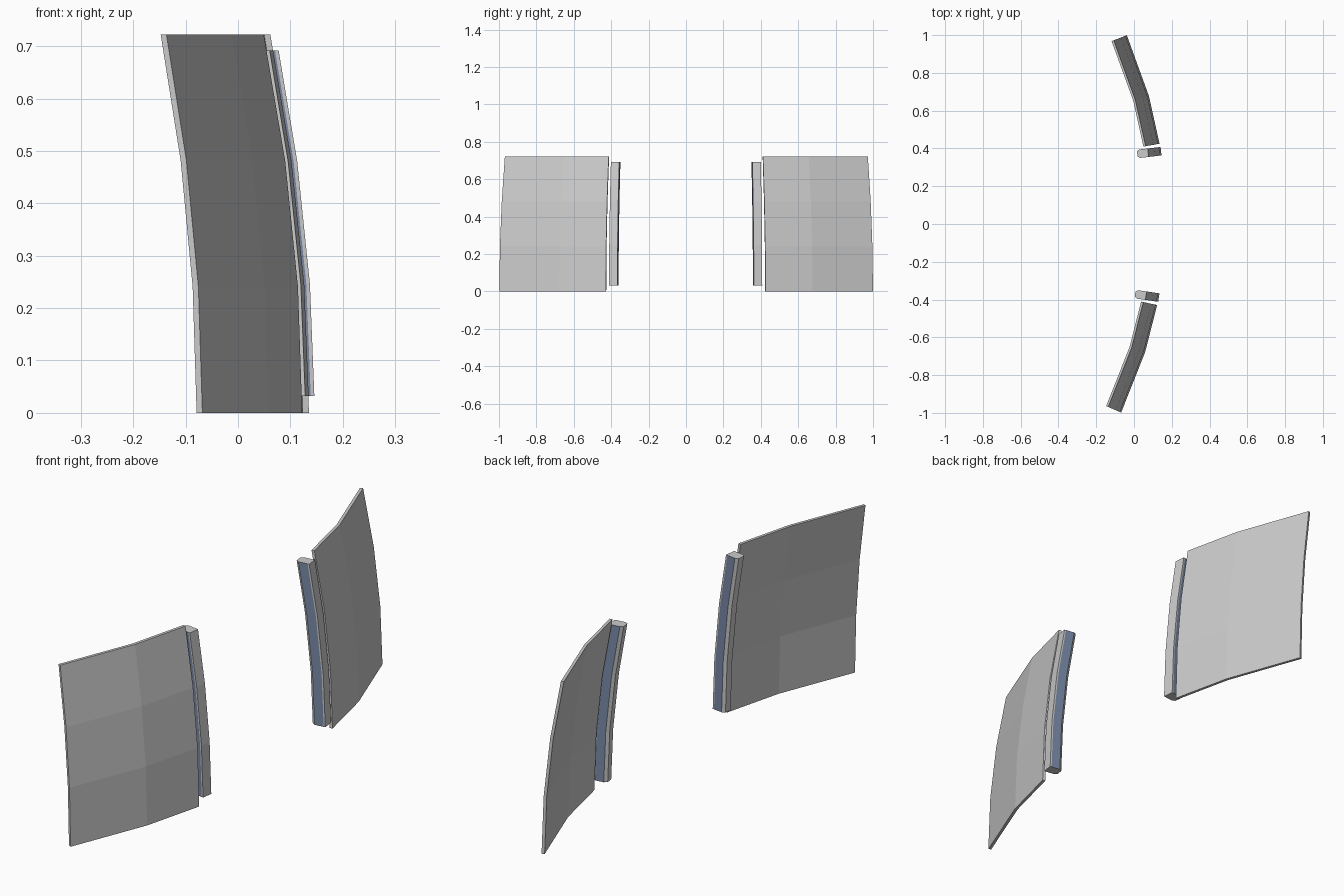
import bpy, bmesh
from mathutils import Matrix, Vector

if "Cube" in bpy.data.objects:
    bpy.data.objects.remove(bpy.data.objects["Cube"])

H = 0.722
TWIST = Matrix.Rotation(-0.015, 3, 'Z')   # the pair sits slightly turned

blue = bpy.data.materials.new("dark_blue")
blue.diffuse_color = (0.19, 0.25, 0.38, 1)
blue.use_nodes = True
blue.node_tree.nodes["Principled BSDF"].inputs["Base Color"].default_value = blue.diffuse_color
grey = bpy.data.materials.new("grey")
grey.diffuse_color = (0.8, 0.8, 0.8, 1)
grey.use_nodes = True
grey.node_tree.nodes["Principled BSDF"].inputs["Base Color"].default_value = grey.diffuse_color


def lean(z):
    """Outward bow, measured back from the foot."""
    return 0.075 * (z / H) ** 2


def loft(name, section, heights, side, blue_edges=()):
    """section: (x, y, dir) points; every row slides back along dir."""
    bm = bmesh.new()
    rows = []
    for z in heights:
        row = []
        for x, y, d in section:
            px, py = x - d[0] * lean(z), y - d[1] * lean(z)
            row.append(bm.verts.new(TWIST @ Vector((px, py * side, z))))
        rows.append(row)
    n = len(section)
    for a, b in zip(rows, rows[1:]):
        for i in range(n):
            j = (i + 1) % n
            f = bm.faces.new((a[i], a[j], b[j], b[i]))
            f.material_index = 1 if i in blue_edges else 0
    bm.faces.new(rows[0])
    bm.faces.new(rows[-1])
    bmesh.ops.recalc_face_normals(bm, faces=bm.faces)
    me = bpy.data.meshes.new(name)
    bm.to_mesh(me)
    bm.free()
    if blue_edges:
        me.materials.append(grey)
        me.materials.append(blue)
    ob = bpy.data.objects.new(name, me)
    bpy.context.collection.objects.link(ob)


# curved shield plate: convex side, then concave side
T = 0.012
convex = [(0.129, 0.427, (0.98, 0.19)),
          (0.069, 0.678, (0.955, 0.29)),
          (-0.053, 0.999, (0.92, 0.38))]
concave = [(x - d[0] * T, y - d[1] * T, d) for x, y, d in reversed(convex)]
plate = convex + concave

# edge bar: chamfered at the back, blue on both flanks
u, v = Vector((0.99, 0.13)), Vector((-0.13, 0.99))
centre = Vector((0.1375, 0.3875))
half = [(0, -0.0225), (-0.007, -0.0225), (-0.046, -0.0225), (-0.058, -0.014)]
profile = half + [(a, -b) for a, b in reversed(half)]
bar = []
for a, b in profile:
    p = centre + u * a + v * b
    bar.append((p.x, p.y, (0.99, 0.13)))

for side, label in ((1, "back"), (-1, "front")):
    loft(label + "_plate", plate, [H * i / 3 for i in range(4)], side)
    loft(label + "_edge_bar", bar, [0.032, 0.245, 0.48, 0.692], side, (1, 5))
